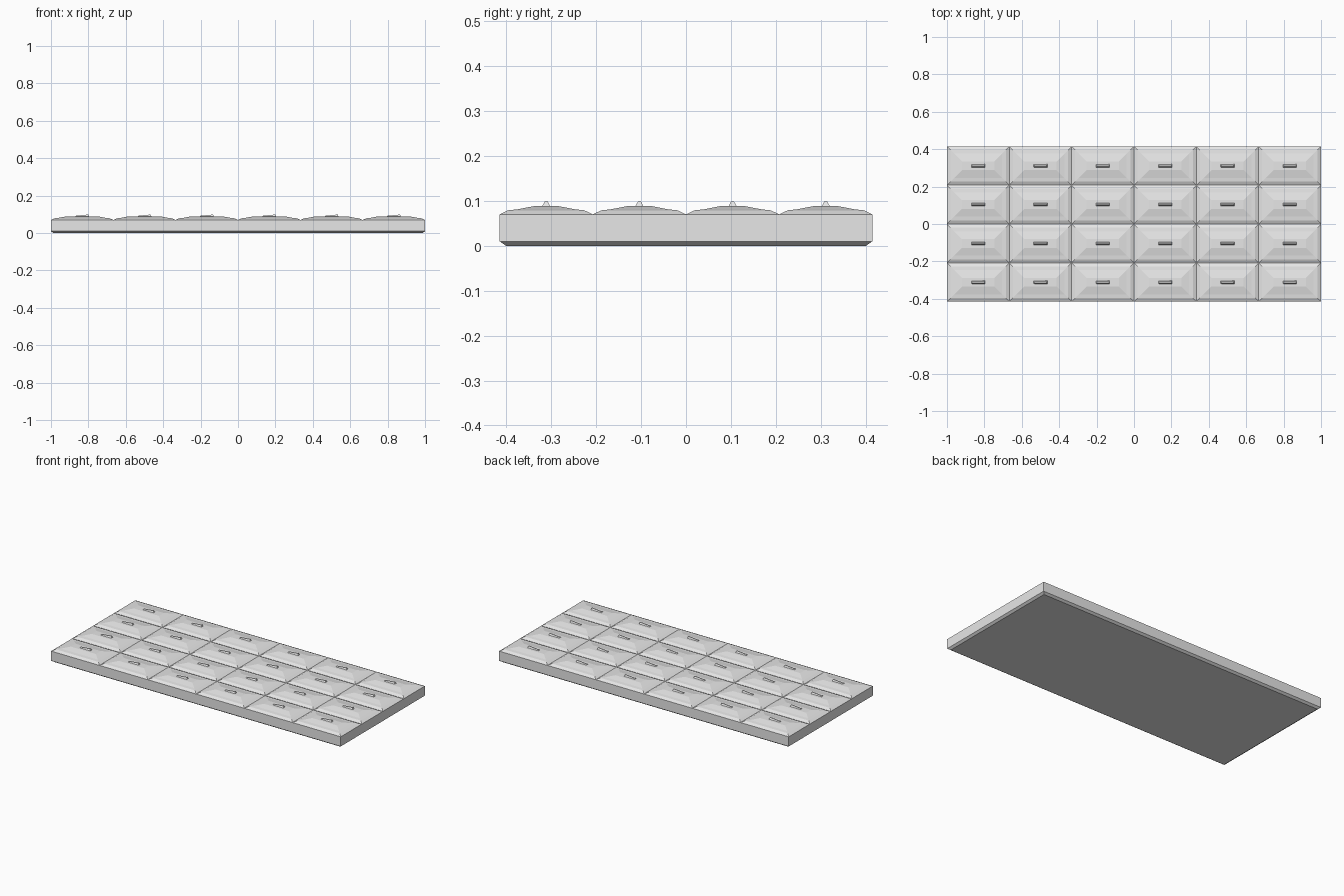
import bpy, bmesh

if "Cube" in bpy.data.objects:
    bpy.data.objects.remove(bpy.data.objects["Cube"])

W, D = 1.0, 0.415            # half sizes of the whole bar
NX, NY = 6, 4                # segments along x and y
CX, CY = W / NX, D / NY      # half sizes of one segment

mat = bpy.data.materials.new("light grey")
mat.diffuse_color = (0.8, 0.8, 0.8, 1)
mat.use_nodes = True
mat.node_tree.nodes["Principled BSDF"].inputs["Base Color"].default_value = mat.diffuse_color


def rect(bm, cx, cy, hx, hy, z):
    return [bm.verts.new((cx + sx * hx, cy + sy * hy, z))
            for sx, sy in ((-1, -1), (1, -1), (1, 1), (-1, 1))]


def loft(bm, rings, bottom=False, top=True):
    for a, b in zip(rings, rings[1:]):
        for i in range(4):
            j = (i + 1) % 4
            bm.faces.new((a[i], a[j], b[j], b[i]))
    if bottom:
        bm.faces.new(rings[0][::-1])
    if top:
        bm.faces.new(rings[-1])


def finish(bm, name):
    me = bpy.data.meshes.new(name)
    bm.to_mesh(me)
    bm.free()
    me.materials.append(mat)
    ob = bpy.data.objects.new(name, me)
    bpy.context.collection.objects.link(ob)


centres = [(-W + CX * (2 * i + 1), -D + CY * (2 * j + 1))
           for i in range(NX) for j in range(NY)]

# slab with a chamfered bottom, open on top where the segments close it
bm = bmesh.new()
loft(bm, [rect(bm, 0, 0, W - 0.014, D - 0.014, 0),
          rect(bm, 0, 0, W, D, 0.01),
          rect(bm, 0, 0, W, D, 0.07)], bottom=True, top=False)
finish(bm, "bar_base")

# stepped raised segments, grooves between them
bm = bmesh.new()
for x, y in centres:
    loft(bm, [rect(bm, x, y, CX - inset, CY - inset, z)
              for inset, z in ((0, 0.07), (0.019, 0.079),
                               (0.039, 0.081), (0.080, 0.089))])
bmesh.ops.remove_doubles(bm, verts=bm.verts, dist=1e-5)
finish(bm, "bar_segments")

# small tapered nub on every segment, rising towards +x
bm = bmesh.new()
for x, y in centres:
    low = rect(bm, x, y, 0.037, 0.009, 0.088)
    high = rect(bm, x, y, 0.033, 0.003, 0.099)
    for v in high:
        if v.co.x < x:
            v.co.z = 0.093
    loft(bm, [low, high])
finish(bm, "segment_nubs")
